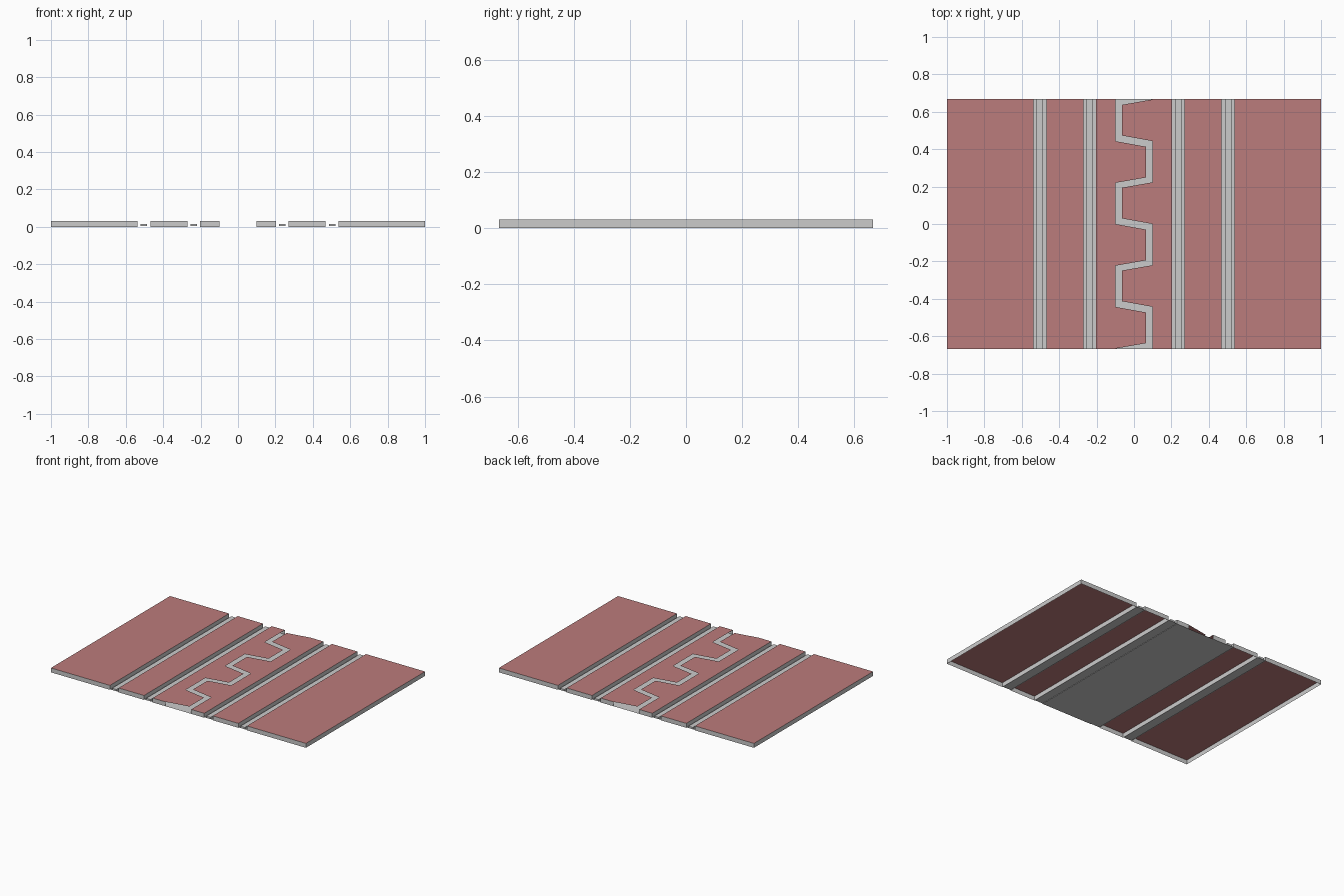
import bpy, bmesh

if "Cube" in bpy.data.objects:
    bpy.data.objects.remove(bpy.data.objects["Cube"])

L = 0.667      # half length along y
H = 0.031      # deck height
FLANGE = 0.003 # groove floor level
RIB = 0.016    # top of the strip in each groove

red = bpy.data.materials.new("red_deck")
red.diffuse_color = (0.5, 0.2, 0.2, 1)
red.use_nodes = True
red.node_tree.nodes["Principled BSDF"].inputs["Base Color"].default_value = red.diffuse_color
grey = bpy.data.materials.new("grey_metal")
grey.diffuse_color = (0.6, 0.6, 0.6, 1)
grey.use_nodes = True
grey.node_tree.nodes["Principled BSDF"].inputs["Base Color"].default_value = grey.diffuse_color


def sheet_object(name, faces):
    """Object from (material index, corner list) faces, welded together."""
    bm = bmesh.new()
    for mat, pts in faces:
        f = bm.faces.new([bm.verts.new(p) for p in pts])
        f.material_index = mat
    bmesh.ops.remove_doubles(bm, verts=bm.verts, dist=1e-5)
    me = bpy.data.meshes.new(name)
    bm.to_mesh(me)
    bm.free()
    me.materials.append(grey)
    me.materials.append(red)
    ob = bpy.data.objects.new(name, me)
    bpy.context.collection.objects.link(ob)
    return ob


def wall(a, b, z0=0.0, z1=H):
    return (0, [(*a, z0), (*b, z0), (*b, z1), (*a, z1)])


def flat(x0, x1, z, mat=0):
    return (mat, [(x0, -L, z), (x1, -L, z), (x1, L, z), (x0, L, z)])


def deck_plate(name, x0, x1):
    """Red top with four grey side walls, open underneath."""
    c = [(x0, -L), (x1, -L), (x1, L), (x0, L)]
    faces = [wall(c[i], c[(i + 1) % 4]) for i in range(4)]
    sheet_object(name, faces + [flat(x0, x1, H, 1)])


def groove(name, xc):
    """Low floor with a raised rib along the middle."""
    w, r = 0.034, 0.017
    faces = [flat(xc - w, xc - r, FLANGE), flat(xc + r, xc + w, FLANGE),
             flat(xc - r, xc + r, FLANGE), flat(xc - r, xc + r, RIB)]
    c = [(xc - r, -L), (xc + r, -L), (xc + r, L), (xc - r, L)]
    faces += [wall(c[i], c[(i + 1) % 4], FLANGE, RIB) for i in range(4)]
    sheet_object(name, faces)


# outer plates, inner plates and grooves on both sides
for side, s in (("left", -1), ("right", 1)):
    for part, a, b in (("outer_plate", 0.537, 1.0), ("inner_plate", 0.27, 0.469)):
        deck_plate(f"{side}_{part}", *sorted((s * a, s * b)))
    groove(f"{side}_outer_groove", s * 0.503)
    groove(f"{side}_inner_groove", s * 0.236)

# interlocking toothed plates: the left one is the right one turned half a turn
outline = [(0.202, -L), (0.1, -L)]
for base in (-0.443, 0.0, 0.443):
    outline += [(0.1, base), (-0.065, base + 0.03),
                (-0.065, base + 0.194), (0.1, base + 0.223)]
outline += [(0.1, L), (0.202, L)]
for side, s in (("right", 1), ("left", -1)):
    pts = [(s * x, s * y) for x, y in reversed(outline)]
    bars = [wall((s * 0.202, -L), (s * 0.202, L)),
            wall((s * 0.1, -L), (s * 0.202, -L)),
            wall((s * 0.202, L), (s * 0.1, L))]
    sheet_object(f"{side}_toothed_plate", bars +
                 [(1, [(x, y, H) for x, y in (reversed(pts))])])

# trough floor beneath the tooth gap
sheet_object("trough_floor", [flat(-0.202, 0.202, 0.0)])
